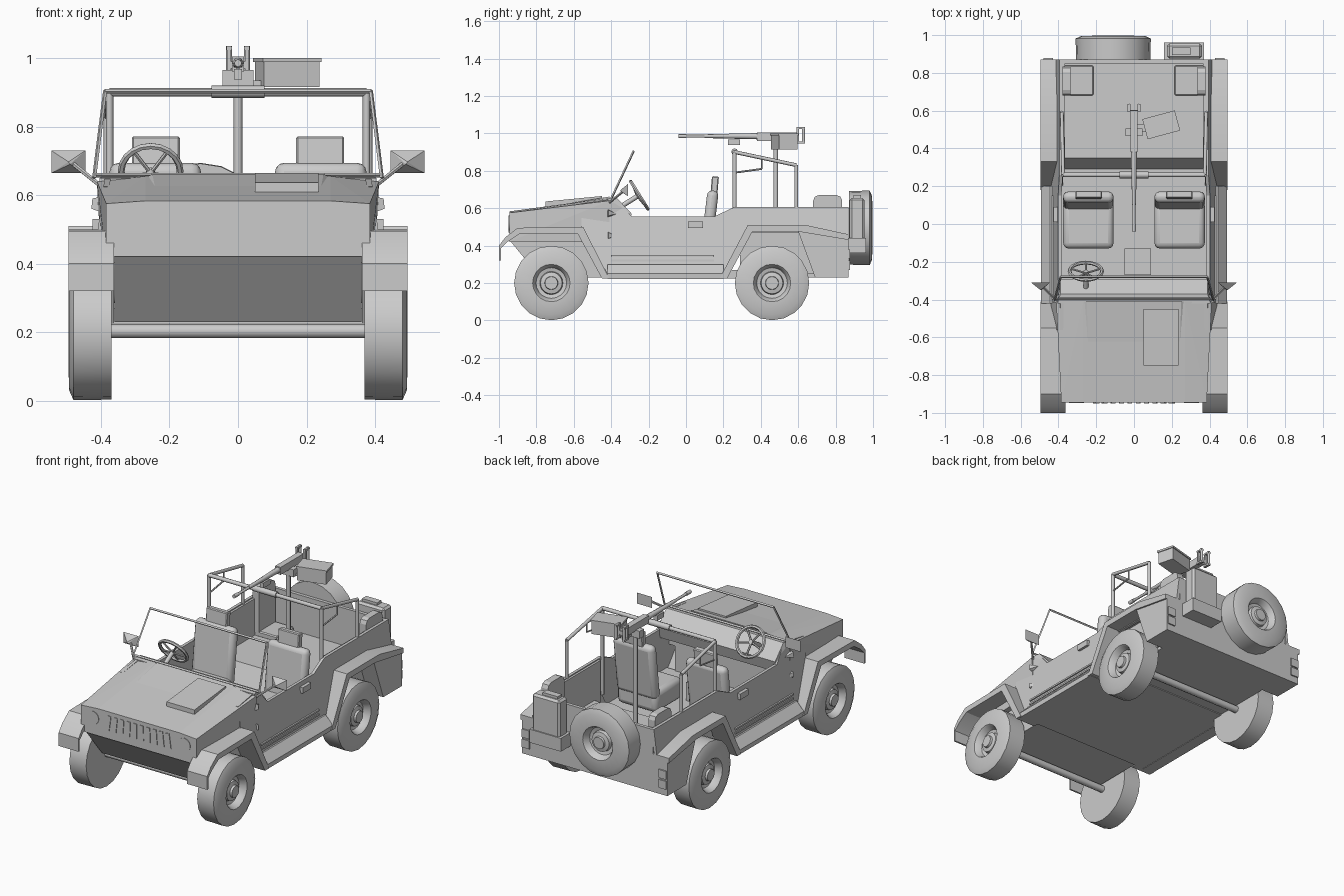
import bpy, bmesh, math
from mathutils import Vector, Matrix

if "Cube" in bpy.data.objects:
    bpy.data.objects.remove(bpy.data.objects["Cube"])

def finish(name, bm, smooth=None, bevel=0, seg=3):
    bmesh.ops.recalc_face_normals(bm, faces=bm.faces)
    me = bpy.data.meshes.new(name)
    bm.to_mesh(me)
    bm.free()
    ob = bpy.data.objects.new(name, me)
    bpy.context.collection.objects.link(ob)
    if bevel:
        m = ob.modifiers.new("bevel", 'BEVEL')
        m.width, m.segments = bevel, seg
    if smooth:
        bpy.ops.object.select_all(action='DESELECT')
        ob.select_set(True)
        bpy.context.view_layer.objects.active = ob
        bpy.ops.object.shade_smooth_by_angle(angle=math.radians(smooth))
    return ob

def box(name, x, y, z, rot=None, **kw):
    """Box from ranges, optionally turned about its centre."""
    c = Vector((sum(x) / 2, sum(y) / 2, sum(z) / 2))
    bm = bmesh.new()
    m = Matrix.Translation(c)
    if rot:
        m = m @ Matrix.Rotation(math.radians(rot[0]), 4, rot[1])
    m = m @ Matrix.Diagonal((abs(x[1] - x[0]), y[1] - y[0], z[1] - z[0], 1))
    bmesh.ops.create_cube(bm, size=1, matrix=m)
    return finish(name, bm, **kw)

def hull(name, pts, mirror=True):
    """Convex solid; points are repeated across x = 0."""
    bm = bmesh.new()
    for p in pts:
        bm.verts.new(p)
        if mirror:
            bm.verts.new((-p[0], p[1], p[2]))
    bmesh.ops.convex_hull(bm, input=bm.verts)
    bmesh.ops.dissolve_limit(bm, angle_limit=0.02, verts=bm.verts, edges=bm.edges)
    return finish(name, bm)

def prism(name, yz, x0, x1, slope=0, **kw):
    """Side-view outline extruded in x, leaning outward towards the ground."""
    bm = bmesh.new()
    s = math.copysign(1, x1)
    a, b = [[bm.verts.new((x + s * slope * (0.6 - z), y, z)) for y, z in yz] for x in (x0, x1)]
    bm.faces.new(a)
    bm.faces.new(b)
    for i in range(len(yz)):
        j = (i + 1) % len(yz)
        bm.faces.new((a[i], a[j], b[j], b[i]))
    return finish(name, bm, **kw)

def rod(name, p, q, r, n=8, r2=None):
    p, q = Vector(p), Vector(q)
    bm = bmesh.new()
    m = Matrix.Translation((p + q) / 2) @ (q - p).to_track_quat('Z', 'Y').to_matrix().to_4x4()
    bmesh.ops.create_cone(bm, cap_ends=True, segments=n, radius1=r,
                          radius2=r if r2 is None else r2, depth=(q - p).length, matrix=m)
    return finish(name, bm, smooth=50 if n > 6 else None)

def wheel(name, loc, angle):
    """Tyre, rim and hub turned about local x, outer side towards +x."""
    prof = [(0, 0), (.197, 0), (.199, .11), (.17, .123), (.1, .125),
            (.094, .118), (.082, .085), (.062, .08), (.058, .1), (.036, .105), (.034, .118), (0, .118)]
    bm = bmesh.new()
    vs = [bm.verts.new((x, 0, r)) for r, x in prof]
    es = [bm.edges.new(e) for e in zip(vs, vs[1:])]
    bmesh.ops.spin(bm, geom=vs + es, cent=(0, 0, 0), axis=(1, 0, 0), angle=math.tau, steps=20)
    bmesh.ops.remove_doubles(bm, verts=bm.verts, dist=1e-4)
    bm.transform(Matrix.Translation(loc) @ Matrix.Rotation(angle, 4, 'Z'))
    return finish(name, bm, smooth=25)

# Nose, hood and lower chassis
hull("nose", [(.385, -.945, .575), (.385, -.945, .42), (.412, -.41, .64), (.40, -.41, .42),
              (.27, -.945, .583), (.27, -.41, .655)])
hull("nose_underside", [(.36, -.94, .425), (.36, -.78, .23), (.36, -.41, .23), (.36, -.41, .43)])
hull("hood_bulge", [(.24, -.72, .61), (.27, -.41, .65), (.25, -.41, .662), (.23, -.70, .612)])
hull("hood_scoop", [(x, y, z) for x in (.05, .235) for y, z in
                    ((-.75, .60), (-.75, .636), (-.45, .64), (-.45, .665))], mirror=False)
box("floor", (-.43, .43), (-.42, .33), (.225, .27))
hull("rear_bed", [(.37, .29, .23), (.37, .29, .27), (.37, .35, .38), (.37, .86, .38), (.37, .86, .23)])
hull("dashboard", [(.405, -.42, .65), (.39, -.37, .655), (.39, -.29, .57), (.39, -.31, .50), (.40, -.42, .45)])
box("console", (-.05, .09), (-.27, -.13), (.27, .38))

# Grille openings and headlights
for i in range(10):
    x = -.2 + i * .4 / 9
    box("grille_slot", (x - .011, x + .011), (-.949, -.934), (.47, .56), rot=(-x * 40, 'Y'))
for s in (-1, 1):
    rod("headlight", (s * .305, -.92, .52), (s * .305, -.948, .52), .04, 20)

# Body sides, wheel flares, sills and side fittings
side = [(-.41, .23), (-.56, .5), (-.56, .625), (-.41, .648), (-.37, .648), (-.29, .555), (.15, .555),
        (.26, .607), (.87, .607), (.87, .4), (.64, .47), (.34, .47), (.2, .23)]
front_flare = [(-1, .32), (-1, .4), (-.965, .445), (-.9, .495), (-.55, .5), (-.41, .225),
               (-.45, .225), (-.58, .465), (-.89, .462), (-.955, .42), (-.99, .385), (-.99, .32)]
rear_flare = [(.18, .225), (.33, .51), (.64, .51), (.87, .46), (.87, .43), (.6, .475), (.355, .475), (.22, .225)]
rear_corner = [(.87, .46), (.87, .23), (.69, .23), (.6, .475)]
for s in (-1, 1):
    prism("body_side", side, s * .378, s * .396, .13)
    prism("bed_inner_wall", [(.29, .25), (.29, .6), (.86, .6), (.86, .25)], s * .365, s * .38)
    prism("front_flare", front_flare, s * .362, s * .495, smooth=30)
    prism("rear_flare", rear_flare, s * .375, s * .495, smooth=30)
    prism("rear_corner", rear_corner, s * .37, s * .485)
    hull("sill", [(s * x, y, z) for y in (-.42, .2) for x, z in
                  ((.43, .30), (.445, .30), (.492, .25), (.49, .222), (.42, .222))], mirror=False)
    for z in (.32, .345):
        box("door_rib", (s * .425, s * .438), (-.4, .15), (z - .005, z + .005))
    box("door_handle", (s * .40, s * .425), (.01, .09), (.495, .53))
    for z in (.43, .55):
        hull("hinge", [(s * .40, -.42, z), (s * .428, -.415, z + .01), (s * .425, -.415, z + .04),
                       (s * .40, -.42, z + .045), (s * .40, -.37, z + .02)], mirror=False)
    for z in (.27, .33):
        box("tail_lamp", (s * .43, s * .48), (.865, .878), (z, z + .05))
    # Folding jump seat along the bed wall
    box("jump_seat_base", (s * .215, s * .37), (.68, .84), (.375, .41), bevel=.006, seg=1)
    arc = [(.03 * math.cos(t), .03 * math.sin(t)) for t in (0, math.pi / 4, math.pi / 2)]
    prism("jump_seat_back", [(.68, .4), (.835, .4)] + [(.805 + a, .64 + b) for a, b in arc]
          + [(.71 - a, .64 + b) for a, b in reversed(arc)], s * .335, s * .378)
    # Door mirror
    rod("mirror_arm", (s * .405, -.41, .63), (s * .48, -.335, .69), .007, 6)
    hull("mirror", [(s * x, -.31, z) for x in (.445, .545) for z in (.664, .73)]
         + [(s * .495, -.35, .697), (s * .49, -.35, .69)], mirror=False)
    # Windscreen pillar
    rod("windscreen_pillar", (s * .42, -.40, .65), (s * .388, -.28, .905), .006, 4)
    # Front seat
    x0, x1 = s * .108, s * .375
    box("seat_cushion", (x0, x1), (-.13, .13), (.28, .41), bevel=.03, smooth=60)
    box("seat_back", (x0, x1), (.095, .155), (.36, .695), rot=(-7, 'X'), bevel=.027, smooth=60)
    box("headrest", (s * .17, s * .31), (.135, .172), (.68, .77), rot=(-5, 'X'), bevel=.005, seg=1)
    # Roll cage side
    a, b = (s * .375, .26, .9), (s * .382, .59, .83)
    rod("cage_front_post", (s * .375, .26, .38), a, .011)
    rod("cage_side_bar", a, b, .01)
    rod("cage_rear_post", (s * .382, .59, .5), b, .01)
    rod("cage_brace", (s * .375, .26, .79), (s * .378, .405, .81), .005, 6)
    rod("cage_brace", (s * .378, .405, .81), (s * .378, .405, .87), .005, 6)
    # Road wheels
    for y in (-.72, .46):
        wheel("wheel", (s * .37, y, .2), 0 if s > 0 else math.pi)

rod("windscreen_top", (-.39, -.28, .903), (.39, -.28, .903), .007, 4)
rod("windscreen_base", (-.415, -.395, .658), (.415, -.395, .658), .007, 4)
rod("cage_crossbar", (-.375, .26, .9), (.375, .26, .9), .012)
for y in (-.72, .46):
    rod("axle", (-.38, y, .203), (.38, y, .203), .021, 8)

# Tailgate with spare wheel and fuel can
box("tailgate", (-.39, .39), (.85, .87), (.23, .605))
wheel("spare_wheel", (-.11, .872, .495), math.pi / 2)
box("fuel_can", (.175, .36), (.875, .955), (.37, .655), bevel=.012, seg=1)
box("fuel_can_grip", (.20, .30), (.895, .935), (.65, .67))
box("fuel_can_tray", (.16, .37), (.87, .962), (.36, .44))

# Steering wheel and column
c, n = Vector((-.255, -.25, .67)), Vector((0, .85, .53)).normalized()
bpy.ops.mesh.primitive_torus_add(location=c, rotation=n.to_track_quat('Z', 'Y').to_euler(), major_radius=.086,
                                 minor_radius=.01, major_segments=20, minor_segments=6)
bpy.context.object.name = "steering_wheel"
u = Vector((1, 0, 0))
v = n.cross(u)
for i in range(5):
    a = math.tau * i / 5 + math.pi / 2
    rod("steering_spoke", c - n * .012, c + (u * math.cos(a) + v * math.sin(a)) * .085, .006, 6)
rod("steering_column", c, c - n * .13, .013)

# Mounted gun on its post
rod("gun_post", (0, .48, .37), (0, .48, .94), .013)
box("gun_cradle", (-.045, .045), (.465, .505), (.92, .965))
box("gun_receiver", (-.018, .018), (.38, .60), (.96, 1.005))
rod("barrel_jacket", (0, .1, .985), (0, .4, .985), .01, r2=.017)
rod("barrel", (0, -.04, .985), (0, .12, .985), .008)
rod("muzzle", (0, -.04, .985), (0, 0, .985), .011)
rod("crossbar_sleeve", (-.078, .26, .902), (.078, .26, .902), .018)
box("barrel_rest", (-.012, .012), (.225, .29), (.937, .968))
for s in (-1, 1):
    rod("grip", (s * .026, .628, .945), (s * .026, .628, 1.035), .009)
    box("grip_plate", (s * .02, s * .032), (.592, .604), (.945, 1.035))
    for z in (.952, 1.028):
        box("grip_bracket", (s * .018, s * .034), (.592, .635), (z - .005, z + .005))
box("grip_crosspiece", (-.03, .03), (.592, .604), (.97, .99))
box("ammo_box", (.06, .228), (.475, .575), (.915, .99), rot=(15, 'Z'))
box("ammo_box_lid", (.055, .233), (.47, .58), (.988, 1.0), rot=(15, 'Z'))
box("ammo_bracket", (.01, .1), (.49, .53), (.92, .935))
